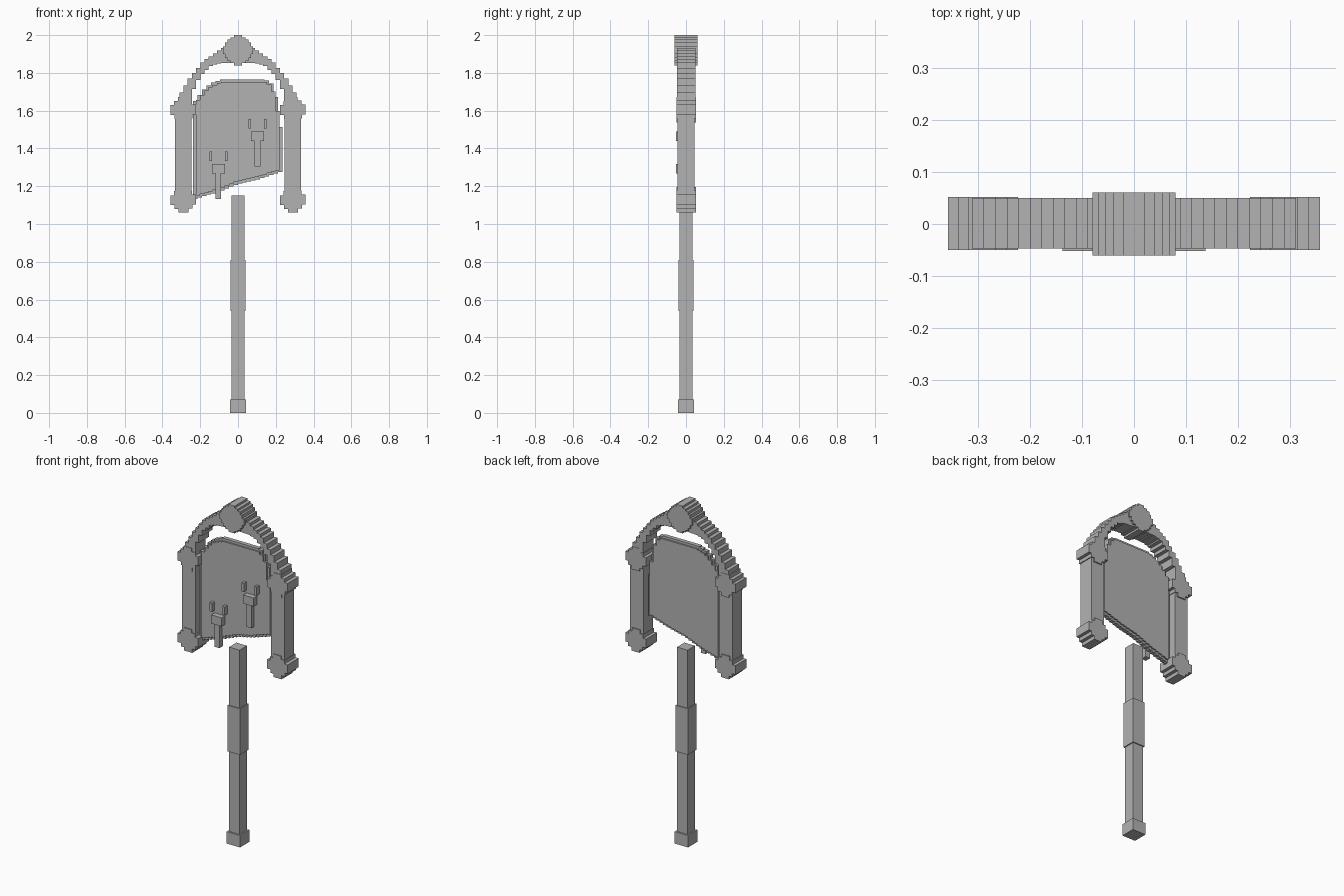
import bpy
import bmesh
from mathutils import Vector

old = bpy.data.objects.get("Cube")
if old:
    bpy.data.objects.remove(old, do_unlink=True)

GREY = (0.45, 0.45, 0.45, 1.0)
mat = bpy.data.materials.new("plain_grey")
mat.use_nodes = True
mat.diffuse_color = GREY
mat.node_tree.nodes["Principled BSDF"].inputs["Base Color"].default_value = GREY


def plate(name, outline, y0, y1):
    """Extrude an (x, z) outline from y0 to y1."""
    clean = [p for i, p in enumerate(outline)
             if (Vector(p) - Vector(outline[i - 1])).length > 1e-5]
    bm = bmesh.new()
    face = bm.faces.new([bm.verts.new((x, y0, z)) for x, z in clean])
    out = bmesh.ops.extrude_face_region(bm, geom=[face])
    moved = [g for g in out["geom"] if isinstance(g, bmesh.types.BMVert)]
    bmesh.ops.translate(bm, verts=moved, vec=(0, y1 - y0, 0))
    bmesh.ops.recalc_face_normals(bm, faces=bm.faces[:])
    mesh = bpy.data.meshes.new(name)
    bm.to_mesh(mesh)
    bm.free()
    mesh.materials.append(mat)
    obj = bpy.data.objects.new(name, mesh)
    bpy.context.collection.objects.link(obj)
    return obj


def box(name, x0, x1, y0, y1, z0, z1):
    return plate(name, [(x0, z0), (x1, z0), (x1, z1), (x0, z1)], y0, y1)


def interp(points, x):
    """Height along a polyline of (x, z) points."""
    if x <= points[0][0]:
        return points[0][1]
    for (xa, za), (xb, zb) in zip(points, points[1:]):
        if x <= xb:
            return za + (zb - za) * (x - xa) / (xb - xa)
    return points[-1][1]


def stepped(x0, x1, count, top, bottom):
    """Blocky outline made of equal columns between two height rules."""
    step = (x1 - x0) / count
    upper, lower = [], []
    for i in range(count):
        a, b = x0 + i * step, x0 + (i + 1) * step
        mid = (a + b) / 2
        upper += [(a, top(mid)), (b, top(mid))]
        lower += [(a, bottom(mid)), (b, bottom(mid))]
    return upper + lower[::-1]


def disc(cx, cz, r, stairs):
    """Blocky disc outline: one quarter of stairs turned four times."""
    pts = []
    for turn in range(4):
        for u, v in stairs:
            for _ in range(turn):
                u, v = -v, u
            pts.append((cx + u * r, cz + v * r))
    return pts


# Shaft with grip and foot
for name, half, z0, z1 in (("shaft", 0.034, 0.0, 1.15),
                           ("grip", 0.04, 0.54, 0.81),
                           ("foot_cap", 0.043, 0.0, 0.07)):
    box(name, -half, half, -half, half, z0, z1)

# Side posts with blocky knobs
coarse = [(1, .42), (.68, .42), (.68, .72), (.36, .72), (.36, 1)]
fine = [(1, .25), (.85, .25), (.85, .5), (.7, .5), (.7, .7),
        (.5, .7), (.5, .85), (.25, .85), (.25, 1)]
for side, s in (("left", 1), ("right", -1)):
    xa, xb = sorted((s * 0.245, s * 0.333))
    box(side + "_post", xa, xb, -0.045, 0.045, 1.13, 1.62)
    plate(side + "_lower_knob", disc(s * 0.29, 1.128, 0.067, coarse), -0.05, 0.052)
    plate(side + "_upper_knob", disc(s * 0.29, 1.605, 0.067, coarse), -0.05, 0.052)

# Arch joining the posts
outer = [(0, 1.95), (.085, 1.93), (.14, 1.89), (.185, 1.86),
         (.255, 1.77), (.31, 1.68), (.333, 1.62)]
inner = [(0, 1.855), (.1, 1.85), (.14, 1.84), (.2, 1.785),
         (.24, 1.7), (.25, 1.58)]
plate("arch", stepped(-0.333, 0.333, 30, lambda x: interp(outer, abs(x)),
                      lambda x: interp(inner, abs(x))), -0.047, 0.05)

# Crown boss and its tip
plate("crown_boss", disc(0, 1.92, 0.08, fine), -0.06, 0.06)
box("crown_tip", -0.008, 0.008, -0.05, 0.05, 1.97, 2.0)

# Slanted panel: thin outer layer and thicker core
panel_top = [(-.235, 1.64), (-.18, 1.71), (-.14, 1.745), (-.085, 1.765),
             (.145, 1.765), (.175, 1.745), (.195, 1.7), (.212, 1.6), (.235, 1.42)]
panel_bottom = [(-.235, 1.13), (-.1, 1.172), (0, 1.212), (.1, 1.235), (.235, 1.278)]
for name, inset, depth in (("panel_rim", 0.0, 0.012), ("panel_core", 0.014, 0.02)):
    plate(name, stepped(-0.237 + inset, 0.235 - inset, 20,
                        lambda x: interp(panel_top, x) - inset,
                        lambda x: interp(panel_bottom, x) + inset), -depth, depth)

# Raised forks on the panel front
for side, dx, dz in (("left", 0.0, 0.0), ("right", -0.207, -0.172)):
    parts = (("stem", .087, .118, 1.305, 1.45), ("head", .07, .137, 1.44, 1.49),
             ("prong_a", .055, .07, 1.505, 1.555), ("prong_b", .137, .152, 1.505, 1.555))
    for part, x0, x1, z0, z1 in parts:
        front = -0.052 if part == "head" else -0.045
        box(f"{side}_fork_{part}", x0 + dx, x1 + dx, front, -0.01, z0 + dz, z1 + dz)
